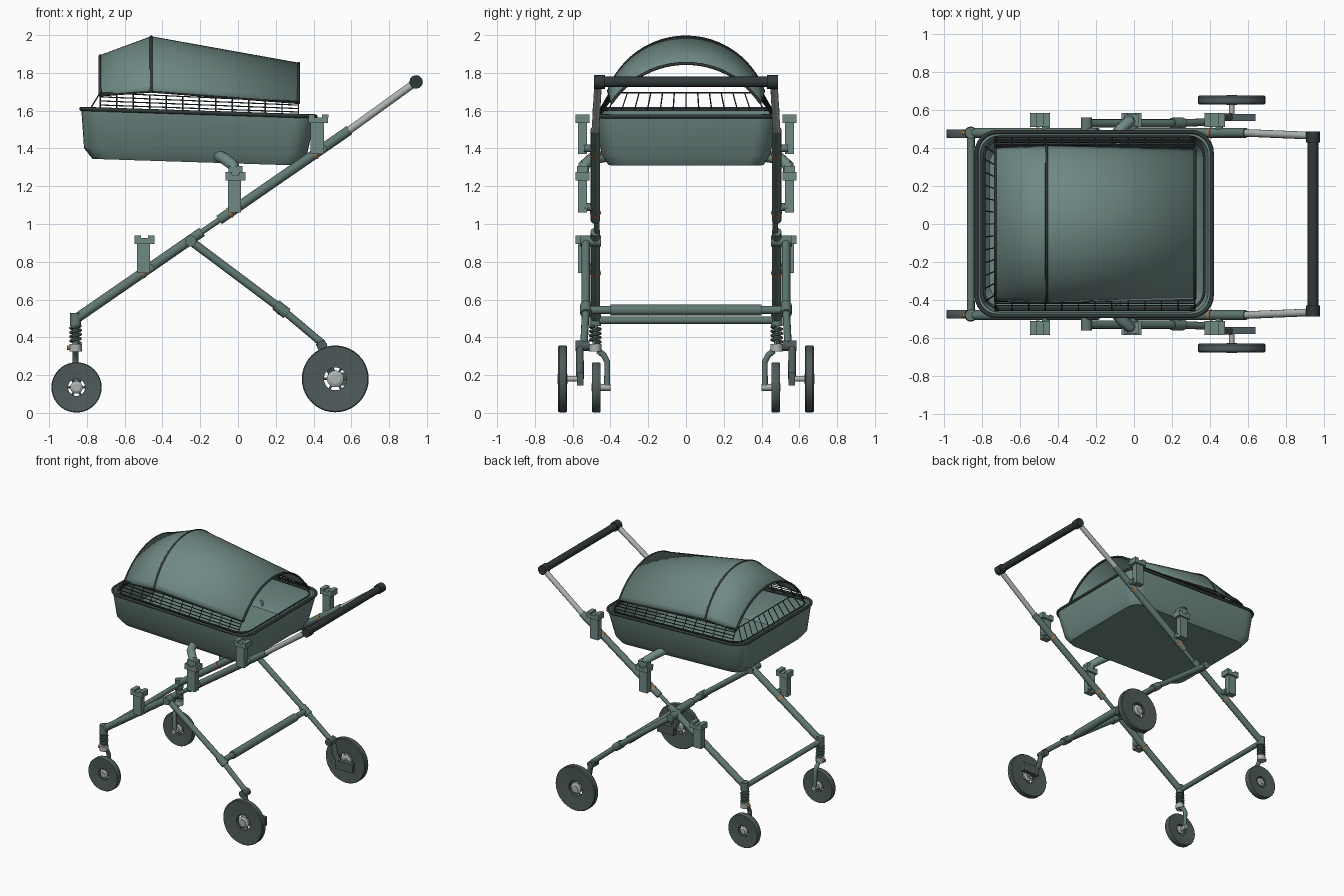
import bpy, bmesh, math
from mathutils import Vector, Matrix

if "Cube" in bpy.data.objects:
    bpy.data.objects.remove(bpy.data.objects["Cube"], do_unlink=True)


def material(name, rgb):
    m = bpy.data.materials.new(name)
    m.use_nodes = True
    m.diffuse_color = (*rgb, 1)
    bsdf = next(n for n in m.node_tree.nodes if n.type == 'BSDF_PRINCIPLED')
    bsdf.inputs["Base Color"].default_value = (*rgb, 1)
    return m


SAGE = material("sage_green", (.16, .25, .23))
FRAME = material("frame_green", (.12, .19, .17))
DARK = material("dark_trim", (.03, .04, .04))
TYRE = material("tyre_grey", (.08, .105, .105))
STEEL = material("light_steel", (.42, .46, .44))
ORANGE = material("orange_clip", (.5, .2, .06))


def finish(name, mesh, mat):
    mesh.materials.clear()
    mesh.materials.append(mat)
    for p in mesh.polygons:
        p.use_smooth = True
        p.material_index = 0
    mesh.set_sharp_from_angle(angle=math.radians(35))
    ob = bpy.data.objects.new(name, mesh)
    bpy.context.scene.collection.objects.link(ob)
    return ob


def from_bmesh(name, bm, mat):
    bmesh.ops.recalc_face_normals(bm, faces=bm.faces)
    mesh = bpy.data.meshes.new(name)
    bm.to_mesh(mesh)
    bm.free()
    return finish(name, mesh, mat)


def tubes(name, paths, r, mat, closed=False, res=4):
    """Round tubes swept along one or more paths."""
    cu = bpy.data.curves.new(name, 'CURVE')
    cu.dimensions = '3D'
    cu.bevel_depth = r
    cu.bevel_resolution = res
    cu.use_fill_caps = True
    for path in paths:
        sp = cu.splines.new('POLY')
        sp.points.add(len(path) - 1)
        for pt, co in zip(sp.points, path):
            pt.co = (*co, 1)
        sp.use_cyclic_u = closed
    tmp = bpy.data.objects.new(name + "_path", cu)
    bpy.context.scene.collection.objects.link(tmp)
    bpy.context.view_layer.update()
    dg = bpy.context.evaluated_depsgraph_get()
    mesh = bpy.data.meshes.new_from_object(tmp.evaluated_get(dg))
    bpy.data.objects.remove(tmp, do_unlink=True)
    return finish(name, mesh, mat)


def tube(name, a, b, r, mat):
    return tubes(name, [[a, b]], r, mat)


def boxes(name, parts, mat):
    """Boxes given as (centre, size)."""
    bm = bmesh.new()
    for c, s in parts:
        m = Matrix.Translation(c) @ Matrix.Diagonal((*s, 1))
        bmesh.ops.create_cube(bm, size=1, matrix=m)
    return from_bmesh(name, bm, mat)


def lathe(name, profile, centre, mat):
    """Closed (radius, offset) profile spun about the y axis."""
    bm = bmesh.new()
    vs = [bm.verts.new((r, y, 0)) for r, y in profile]
    es = [bm.edges.new((vs[i - 1], vs[i])) for i in range(len(vs))]
    bmesh.ops.spin(bm, geom=vs + es, cent=(0, 0, 0), axis=(0, 1, 0),
                   angle=math.tau, steps=40, use_duplicate=False)
    bmesh.ops.remove_doubles(bm, verts=bm.verts, dist=1e-5)
    bmesh.ops.translate(bm, verts=bm.verts, vec=centre)
    return from_bmesh(name, bm, mat)


def rounded_ring(x0, x1, half, rad, z, slope=-.032):
    pts = []
    corners = [(x1 - rad, half - rad), (x0 + rad, half - rad),
               (x0 + rad, rad - half), (x1 - rad, rad - half)]
    for k, (cx, cy) in enumerate(corners):
        for j in range(7):
            a = (k + j / 6) * math.pi / 2
            x = cx + rad * math.cos(a)
            pts.append(Vector((x, cy + rad * math.sin(a), z + slope * x)))
    return pts


def loft(name, rings, mat, closed=True, caps=True):
    bm = bmesh.new()
    vs = [[bm.verts.new(p) for p in ring] for ring in rings]
    n = len(vs[0])
    for a, b in zip(vs, vs[1:]):
        for i in range(n if closed else n - 1):
            j = (i + 1) % n
            bm.faces.new((a[i], a[j], b[j], b[i]))
    if caps:
        bm.faces.new(vs[0])
        bm.faces.new(vs[-1])
    return from_bmesh(name, bm, mat)


# Basket tub with rolled rim
rings = [rounded_ring(-.77, .33, .41, .09, 1.32),
         rounded_ring(-.815, .365, .447, .1, 1.375),
         rounded_ring(-.83, .41, .485, .11, 1.583),
         rounded_ring(-.81, .39, .465, .1, 1.583),
         rounded_ring(-.795, .35, .43, .09, 1.375),
         rounded_ring(-.76, .32, .4, .08, 1.335)]
loft("basket_tub", rings, SAGE)
tubes("basket_rim", [rings[2]], .011, DARK, closed=True)
tubes("basket_inner_rim", [rounded_ring(-.79, .37, .45, .1, 1.582)], .007, DARK, closed=True)


# Arched hood: three stations of (x, half width, base z, rise)
def arch(x, w, z, h, n=24):
    r = (w * w + h * h) / (2 * h)
    a = math.asin(w / r)
    return [(x, r * math.sin(t), z + h - r + r * math.cos(t))
            for t in (a * (2 * i / n - 1) for i in range(n + 1))]


arches = [arch(-.73, .405, 1.68, .21), arch(-.46, .412, 1.70, .29), arch(.32, .395, 1.64, .21)]
hood = loft("hood", arches, SAGE, closed=False, caps=False)
solid = hood.modifiers.new("thickness", 'SOLIDIFY')
solid.thickness = .008
solid.offset = 0
tubes("hood_ribs", arches, .008, DARK)
for s in (-1, 1):
    tubes("hood_side_hem", [[a[0 if s < 0 else -1] for a in arches]], .005, DARK)


# Wire fence between tub and hood
def fence_point(x, s, t):
    low = Vector((x, s * .455, 1.585 - .032 * x))
    high = Vector((x, s * .405, 1.662 - .045 * x))
    return low.lerp(high, t)


wires = []
for s in (-1, 1):
    for k in range(5):
        wires.append([fence_point(-.73, s, k / 4), fence_point(.32, s, k / 4)])
    for k in range(13):
        x = -.73 + k * 1.05 / 12
        wires.append([fence_point(x, s, 0), fence_point(x, s, 1)])
for k in range(-6, 7):
    wires.append([(-.785, k * .068, 1.605), (-.73, k * .062, 1.695)])
wires.append([(-.73, -.405, 1.695), (-.73, .405, 1.695)])
tubes("wire_fence", wires, .0035, DARK, res=1)


# Point on the main sloping rail
def rail(x, y):
    return Vector((x, y, 1.09 + .69 * x))


for s in (-1, 1):
    side = "right" if s < 0 else "left"
    y = s * .48
    # Main rail with folding hinge, and telescopic handle tube
    tube(side + "_lower_rail", rail(-.85, y), rail(-.19, y), .026, FRAME)
    tube(side + "_rail_hinge", rail(-.2, s * .472), rail(-.06, s * .472), .015, FRAME)
    tube(side + "_upper_rail", rail(-.1, y), rail(.59, y), .026, FRAME)
    tube(side + "_handle_tube", rail(.58, y), (.94, s * .465, 1.75), .02, STEEL)
    tube(side + "_handle_knob", (.943, s * .43, 1.752), (.943, s * .487, 1.752), .036, DARK)
    # Crossed rear leg
    ly = s * .53
    tube(side + "_leg_pivot", (-.25, s * .45, .91), (-.25, s * .56, .91), .03, FRAME)
    tube(side + "_rear_leg", (-.26, ly, .917), (.23, ly, .55), .022, FRAME)
    tube(side + "_leg_sleeve", (.2, ly, .572), (.26, ly, .525), .03, FRAME)
    tube(side + "_leg_end", (.23, ly, .55), (.45, s * .54, .365), .02, FRAME)
    # Rear suspension arm, brake lever and axle
    tubes(side + "_rear_arm", [[(.43, s * .54, .37), (.455, s * .562, .34),
                                (.47, s * .562, .26), (.515, s * .562, .18)]], .021, TYRE)
    tube(side + "_rear_knuckle", (.445, s * .51, .355), (.445, s * .585, .355), .028, TYRE)
    boxes(side + "_brake_lever", [((.565, s * .56, .18), (.15, .036, .07))], TYRE)
    tube(side + "_rear_axle", (.515, s * .55, .18), (.515, s * .64, .18), .014, STEEL)
    # Front sprung post and one-sided fork
    px = -.86
    tube(side + "_post_head", (px, y, .46), (px, y, .53), .03, FRAME)
    tube(side + "_post_core", (px, y, .34), (px, y, .5), .015, FRAME)
    coil = [(px + .026 * math.cos(t * .5), y + .026 * math.sin(t * .5), .37 + t * .0018)
            for t in range(51)]
    tubes(side + "_spring", [coil], .008, FRAME, res=2)
    tube(side + "_post_collar", (px, y, .325), (px, y, .365), .033, STEEL)
    tube(side + "_post_clip", (px - .045, y, .345), (px - .02, y, .345), .012, ORANGE)
    tubes(side + "_front_fork", [[(px, s * .465, .33), (px, s * .435, .305),
                                  (px, s * .417, .27), (px + .005, s * .417, .135)]], .016, FRAME)
    tube(side + "_front_axle", (-.855, s * .4, .135), (-.855, s * .5, .135), .018, STEEL)

    # Wheels: slightly dished tyre, hub and short spokes
    for end, c, R, w in (("rear", (.515, s * .653, .18), .177, .024),
                         ("front", (-.855, s * .475, .135), .133, .023)):
        lathe(f"{side}_{end}_tyre", [(R * .34, -w * .7), (R * .97, -w), (R, -w * .7),
                                     (R, w * .7), (R * .97, w), (R * .34, w * .7)], c, TYRE)
        hub = [(0, -w), (R * .14, -w), (R * .25, -w * .6),
               (R * .25, w * .6), (R * .14, w), (0, w)]
        lathe(f"{side}_{end}_hub", hub[1:-1], c, STEEL)
        tube(f"{side}_{end}_hub_cap", (c[0], c[1] - w * 1.1, c[2]),
             (c[0], c[1] + w * 1.1, c[2]), R * .15, STEEL)
        dirs = [Vector((math.cos(k * math.tau / 6), 0, math.sin(k * math.tau / 6)))
                for k in range(6)]
        tubes(f"{side}_{end}_spokes", [[Vector(c) + d * R * .2, Vector(c) + d * R * .37]
                                       for d in dirs], .007, FRAME, res=1)

    # Socket brackets clipped on the rail
    for label, x, top, bottom in (("upper", .425, 1.58, 1.37), ("middle", -.013, 1.275, 1.06),
                                  ("lower", -.495, .94, .74)):
        by = s * .548
        parts = [((x - .005, by, (top + bottom) / 2 - .015), (.07, .05, top - bottom - .03)),
                 ((x, by, top - .03), (.105, .074, .03))]
        parts += [((x + d * .036, by, top - .008), (.034, .074, .016)) for d in (-1, 1)]
        boxes(f"{side}_{label}_bracket", parts, SAGE)
        zx = (bottom + .03 - 1.09) / .69
        tube(f"{side}_{label}_bracket_link", rail(zx, y), rail(zx, s * .54), .02, FRAME)
        d = Vector((1, 0, .69)).normalized() * .006
        clip = rail((bottom - 1.09) / .69, y)
        tube(f"{side}_{label}_clip", clip - d, clip + d, .029, ORANGE)

    # Elbow carrying the tub on the middle bracket
    tubes(side + "_basket_elbow", [[(-.1, s * .42, 1.36), (-.07, s * .5, 1.345),
                                    (-.025, s * .54, 1.31), (-.013, s * .548, 1.25)]], .031, SAGE)
    boxes(side + "_elbow_plug", [((-.013, s * .548, 1.285), (.075, .056, .045))], SAGE)

# Cross bars and push handle
tube("rear_cross_bar", (.23, -.53, .545), (.23, .53, .545), .022, FRAME)
tube("rear_cross_sleeve", (.23, -.4, .545), (.23, .4, .545), .03, FRAME)
tube("front_cross_bar", (-.86, -.48, .49), (-.86, .48, .49), .02, FRAME)
tube("push_handle", (.943, -.46, 1.752), (.943, .46, 1.752), .028, DARK)
